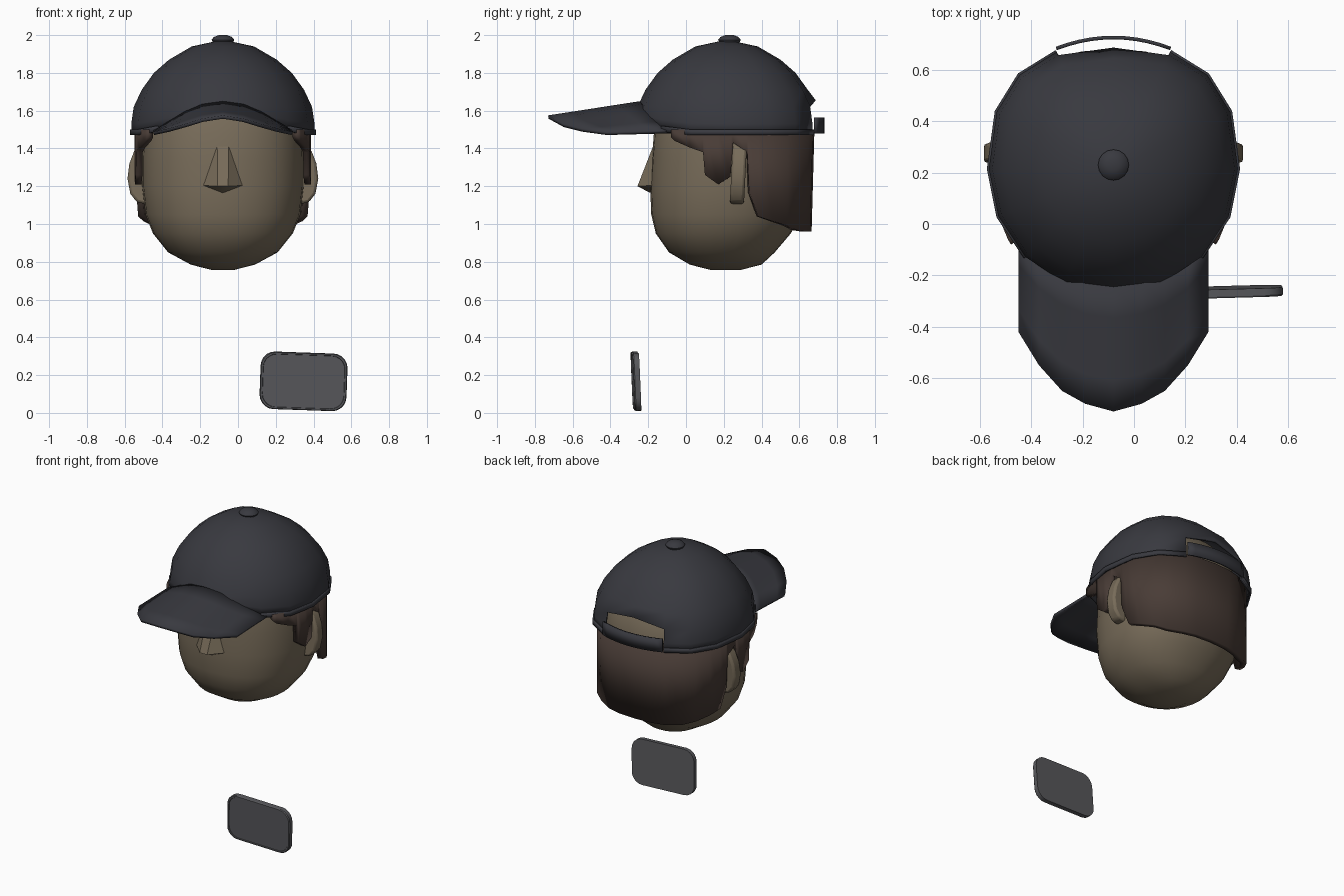
import bpy, bmesh, math
from mathutils import Matrix

if "Cube" in bpy.data.objects:
    bpy.data.objects.remove(bpy.data.objects["Cube"])

CX = -0.08          # centre line of the head
CY = 0.215          # centre depth of the cap


def mat(name, rgb):
    m = bpy.data.materials.new(name)
    m.diffuse_color = (*rgb, 1)
    m.use_nodes = True
    m.node_tree.nodes["Principled BSDF"].inputs["Base Color"].default_value = m.diffuse_color
    return m


SKIN = mat("skin", (0.185, 0.148, 0.100))
HAIR = mat("dark brown hair", (0.066, 0.045, 0.037))
CLOTH = mat("charcoal cloth", (0.040, 0.041, 0.050))
GREY = mat("grey plate", (0.098, 0.099, 0.108))


def build(name, verts, faces, material, thick=0, smooth=40, bevel=0):
    me = bpy.data.meshes.new(name)
    me.from_pydata(verts, [], faces)
    bm = bmesh.new()
    bm.from_mesh(me)
    bmesh.ops.recalc_face_normals(bm, faces=bm.faces)
    bm.to_mesh(me)
    bm.free()
    ob = bpy.data.objects.new(name, me)
    bpy.context.collection.objects.link(ob)
    me.materials.append(material)
    if thick:
        s = ob.modifiers.new("thickness", "SOLIDIFY")
        s.thickness, s.offset = thick, -1
    if bevel:
        b = ob.modifiers.new("bevel", "BEVEL")
        b.width, b.segments = bevel, 2
    bpy.ops.object.select_all(action="DESELECT")
    ob.select_set(True)
    bpy.context.view_layer.objects.active = ob
    if smooth:
        bpy.ops.object.shade_smooth_by_angle(angle=math.radians(smooth))
    return ob


def grid_faces(rows, n, closed=False):
    return [(r * n + i, r * n + (i + 1) % n, (r + 1) * n + (i + 1) % n, (r + 1) * n + i)
            for r in range(rows - 1) for i in range(n if closed else n - 1)]


def spow(v, e):
    return math.copysign(abs(v) ** e, v)


# Head: rounded rings (height, half width, front y, back y)
rings = [(0.757, .06, .13, .29), (.785, .17, .02, .40), (.85, .29, -.09, .47), (.95, .37, -.16, .555),
         (1.05, .41, -.184, .61), (1.2, .427, -.19, .63), (1.35, .427, -.18, .64), (1.48, .42, -.17, .64),
         (1.6, .40, -.13, .61), (1.75, .33, -.06, .51), (1.86, .2, .05, .38)]
N = 32
hv = []
for z, a, f, b in rings:
    for i in range(N):
        t = 2 * math.pi * i / N
        hv.append((CX + a * spow(math.cos(t), .9), (f + b) / 2 + (b - f) / 2 * spow(math.sin(t), .9), z))
build("head", hv, grid_faces(len(rings), N, True) + [tuple(range(N)), tuple(range(len(hv) - N, len(hv)))], SKIN)

# Nose wedge
nose = [(-.03, -.175, 1.41), (.03, -.175, 1.41), (-.028, -.257, 1.20), (.028, -.257, 1.20),
        (-.12, -.165, 1.205), (.12, -.165, 1.205), (0, -.19, 1.165), (0, -.1, 1.25)]
build("nose", [(CX + x, y, z) for x, y, z in nose],
      [(0, 1, 3, 2), (0, 2, 4), (1, 5, 3), (2, 3, 6), (2, 6, 4), (3, 5, 6), (4, 6, 7), (5, 7, 6), (0, 4, 7),
       (1, 7, 5), (0, 7, 1)], SKIN, smooth=25)

# Ears: D-shaped outline pushed back in depth
ear = [(.38, 1.44), (.43, 1.43), (.47, 1.385), (.495, 1.32), (.505, 1.24), (.49, 1.16), (.455, 1.115), (.38, 1.10)]
E = len(ear)
for side, name in ((-1, "ear_left"), (1, "ear_right")):
    ev = [(CX + side * x, y + .05 * (z - 1.27), z) for y in (.24, .315) for x, z in ear]
    build(name, ev, grid_faces(2, E, True) + [tuple(range(E)), tuple(range(E, 2 * E))], SKIN, bevel=.014)

# Hair: wrapped wall with a stepped lower edge (depth, lower height)
edge = [(-.08, 1.46), (-.06, 1.44), (.02, 1.405), (.09, 1.38), (.10, 1.26), (.17, 1.21), (.235, 1.25), (.25, 1.43),
        (.325, 1.38), (.335, 1.17), (.385, 1.04), (.46, 1.015), (.54, .99), (.60, .968), (.65, .96), (.672, .96)]


def wall(y):
    return .467 * max(0, 1 - abs((y - .21) / .47) ** 2.4) ** (1 / 2.4)


path = [(wall(y), y, z) for y, z in edge] + [(0, .68, .96)]
path += [(-x, y, z) for x, y, z in reversed(path[:-1])]
M = len(path)
hair = [(CX + x, y - (.015 if y > .55 and k else 0), z if k else 1.5) for k in (0, 1) for x, y, z in path]
build("hair", hair, grid_faces(2, M), HAIR, thick=0.035, smooth=30)


# Cap: sixteen-sided dome, squarer at the back
def cap_point(deg, r, z):
    t = math.radians(deg)
    e = 2 / 2.45 if math.sin(t) > 0 else 1
    return (CX + r * spow(math.cos(t), e), CY + r * spow(math.sin(t), e), z)


dome = [(1.475, .485), (1.53, .485), (1.62, .472), (1.71, .43), (1.80, .365), (1.87, .285), (1.94, .165), (1.967, .04)]
cv = []
for k, (z, r) in enumerate(dome):
    for i in range(16):
        front = max(0, -math.sin(math.tau * i / 16)) ** 3
        lift = front * (.09 if k == 0 else .06 if k == 1 else 0)
        lift += .035 if (k == 2 and i == 4) else 0
        cv.append(cap_point(i * 22.5, r, z + lift))
# rear opening: two lower bands of the two back panels left out
cf = [f for j, f in enumerate(grid_faces(len(dome), 16, True)) if not (j < 32 and j % 16 in (3, 4))]
build("cap_dome", cv, cf + [tuple(range(len(cv) - 16, len(cv)))], CLOTH, thick=.012)

# Hem bands on each side of the cap
for name, start in (("hem_right", -45), ("hem_left", 112.5)):
    hem = [cap_point(start + i * 22.5, .493, z + (.02 if start + i * 22.5 in (-45, 225) else 0))
           for z in (1.47, 1.5) for i in range(6)]
    build(name, hem, grid_faces(2, 6), CLOTH, thick=.012)

# Rear strap
xs = [i * .045 for i in range(-5, 6)]
strap = [(CX + x, .733 - .85 * x * x, z) for z in (1.478, 1.565) for x in xs]
build("rear_strap", strap, grid_faces(2, 11), CLOTH, thick=.014)

# Visor: half outline (offset, tip depth, tip height, root height)
half = [(0, -.73, 1.575, 1.65), (.11, -.70, 1.558, 1.635), (.20, -.65, 1.53, 1.60), (.29, -.55, 1.505, 1.545),
        (.37, -.42, 1.488, 1.495)]
cols = [(-x, *p) for x, *p in reversed(half[1:])] + half
vv = []
for k in range(5):
    f = k / 4
    for x, tip, zt, zr in cols:
        root = CY - math.sqrt(.485 ** 2 - x * x) + .025
        vv.append((CX + x, root + (tip - root) * f, zr + (zt - zr) * f))
build("visor", vv, grid_faces(5, 9), CLOTH, thick=.018)

# Top button
bv = [(CX + r * math.cos(math.tau * i / 16), .23 + r * math.sin(math.tau * i / 16), z)
      for z, r in ((1.955, .05), (1.975, .06), (1.99, .048), (2.0, .022)) for i in range(16)]
build("top_button", bv, grid_faces(4, 16, True) + [tuple(range(16)), tuple(range(48, 64))], CLOTH)

# Flat plate with rounded corners and a recessed front
W, H, R, T = .23, .152, .075, .017
outline = []
for sx, sz, a0 in ((1, 1, 0), (-1, 1, 90), (-1, -1, 180), (1, -1, 270)):
    for i in range(6):
        a = math.radians(a0 + i * 18)
        outline.append((sx * (W - R) + R * math.cos(a), sz * (H - R) + R * math.sin(a)))
C = len(outline)
layers = [(T, 1), (-T + .006, 1), (-T, .975), (-T, .93), (-T + .005, .92)]
pv = [(x * (1 - (1 - s) * .8), y, z * s) for y, s in layers for x, z in outline]
plate = build("plate", pv, grid_faces(5, C, True) + [tuple(range(C)), tuple(range(4 * C, 5 * C))], GREY, smooth=30)
plate.matrix_world = (Matrix.Translation((.347, -.265, .167)) @ Matrix.Rotation(math.radians(1.5), 4, "Z")
                      @ Matrix.Rotation(math.radians(2.5), 4, "X") @ Matrix.Rotation(math.radians(2), 4, "Y"))
